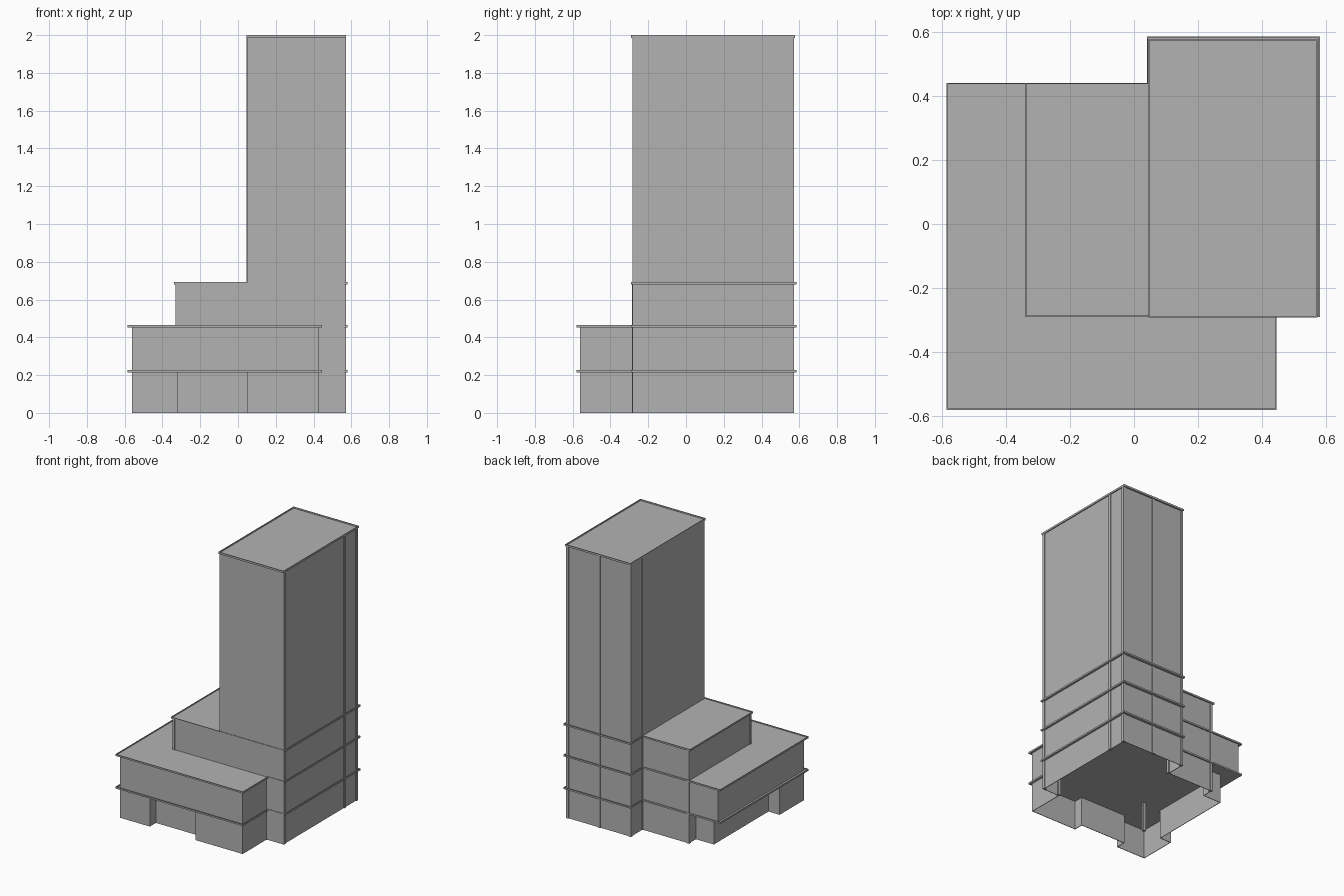
import bpy
import bmesh

cube = bpy.data.objects.get("Cube")
if cube:
    bpy.data.objects.remove(cube, do_unlink=True)

grey = bpy.data.materials.new("plain_grey")
grey.use_nodes = True
GREY = (0.45, 0.45, 0.45, 1)
grey.diffuse_color = GREY
grey.node_tree.nodes["Principled BSDF"].inputs["Base Color"].default_value = GREY


def finish(name, bm):
    mesh = bpy.data.meshes.new(name)
    bm.to_mesh(mesh)
    bm.free()
    mesh.materials.append(grey)
    obj = bpy.data.objects.new(name, mesh)
    bpy.context.collection.objects.link(obj)
    return obj


def prism(name, outline, z0, z1):
    """Solid block with the given counter-clockwise plan."""
    bm = bmesh.new()
    face = bm.faces.new([bm.verts.new((x, y, z0)) for x, y in outline])
    top = bmesh.ops.extrude_face_region(bm, geom=[face], use_keep_orig=True)
    moved = [v for v in top["geom"] if isinstance(v, bmesh.types.BMVert)]
    bmesh.ops.translate(bm, verts=moved, vec=(0, 0, z1 - z0))
    bmesh.ops.recalc_face_normals(bm, faces=bm.faces)
    return finish(name, bm)


def wall_ring(name, outline, z0, z1):
    """Thin wall that follows the plan, open above and below."""
    bm = bmesh.new()
    low = [bm.verts.new((x, y, z0)) for x, y in outline]
    high = [bm.verts.new((x, y, z1)) for x, y in outline]
    for i in range(len(low)):
        j = (i + 1) % len(low)
        bm.faces.new((low[i], low[j], high[j], high[i]))
    obj = finish(name, bm)
    solid = obj.modifiers.new("thickness", "SOLIDIFY")
    solid.thickness = 0.004
    solid.offset = -1
    solid.use_even_offset = True
    return obj


def ledge(name, outline, z0, z1):
    """Thin deck with a low rim around it."""
    prism(name + "_deck", outline, z0, z0 + 0.004)
    wall_ring(name + "_rim", outline, z0, z1)


def column(name, x, y, top, half=0.01):
    prism(name, [(x - half, y - half), (x + half, y - half),
                 (x + half, y + half), (x - half, y + half)], 0, top)


# Storey heights
Z1, Z2, Z3, TOP = 0.215, 0.453, 0.68, 2.0
BAND = 0.012

# Plans shared by several storeys
tower_east = [(0.565, -0.283), (0.565, 0.565), (0.05, 0.565)]
ledge_east = [(0.58, -0.29), (0.58, 0.585), (0.04, 0.585), (0.04, 0.44)]

# Ground floor with set-back entrances, open underneath
wall_ring("ground_floor_walls",
          [(-0.56, -0.56), (-0.32, -0.56), (-0.32, -0.49), (0.05, -0.49),
           (0.05, -0.56), (0.43, -0.56), (0.43, -0.283)] + tower_east +
          [(0.05, 0.43), (-0.325, 0.43), (-0.325, 0.35), (-0.47, 0.35),
           (-0.47, -0.28), (-0.56, -0.28)], 0, Z1)

# Podium storeys and tower
prism("podium", [(-0.56, -0.56), (0.43, -0.56), (0.43, -0.283)] + tower_east +
      [(0.05, 0.43), (-0.56, 0.43)], Z1 + 0.002, Z2)
prism("upper_podium", [(-0.325, -0.283)] + tower_east +
      [(0.05, 0.43), (-0.325, 0.43)], Z2, Z3)
prism("tower", [(0.05, -0.283)] + tower_east, Z3, TOP - BAND)

# Projecting ledges and roof edges
wide = [(-0.585, -0.58), (0.445, -0.58), (0.445, -0.29)] + ledge_east + [(-0.585, 0.44)]
ledge("first_ledge", wide, Z1, Z1 + BAND)
ledge("podium_roof", wide, Z2, Z2 + BAND)
ledge("upper_podium_roof", [(-0.34, -0.29)] + ledge_east + [(-0.34, 0.44)], Z3, Z3 + BAND)
ledge("tower_roof", [(0.045, -0.291), (0.572, -0.291), (0.572, 0.577), (0.045, 0.577)],
      TOP - BAND - 0.002, TOP)

# Slim columns up the full tower
for name, x, y in [("front_right", 0.561, -0.272), ("side", 0.561, 0.422),
                   ("back_right", 0.561, 0.561), ("back_middle", 0.305, 0.561),
                   ("back_left", 0.055, 0.561), ("inner_corner", 0.055, 0.428)]:
    column(name + "_tower_column", x, y, TOP - BAND)

# Slim columns up to the upper podium roof
for name, x, y in [("front_left", -0.32, -0.277), ("front_right", 0.432, -0.277),
                   ("back_left", -0.32, 0.425)]:
    column(name + "_podium_column", x, y, Z3)
